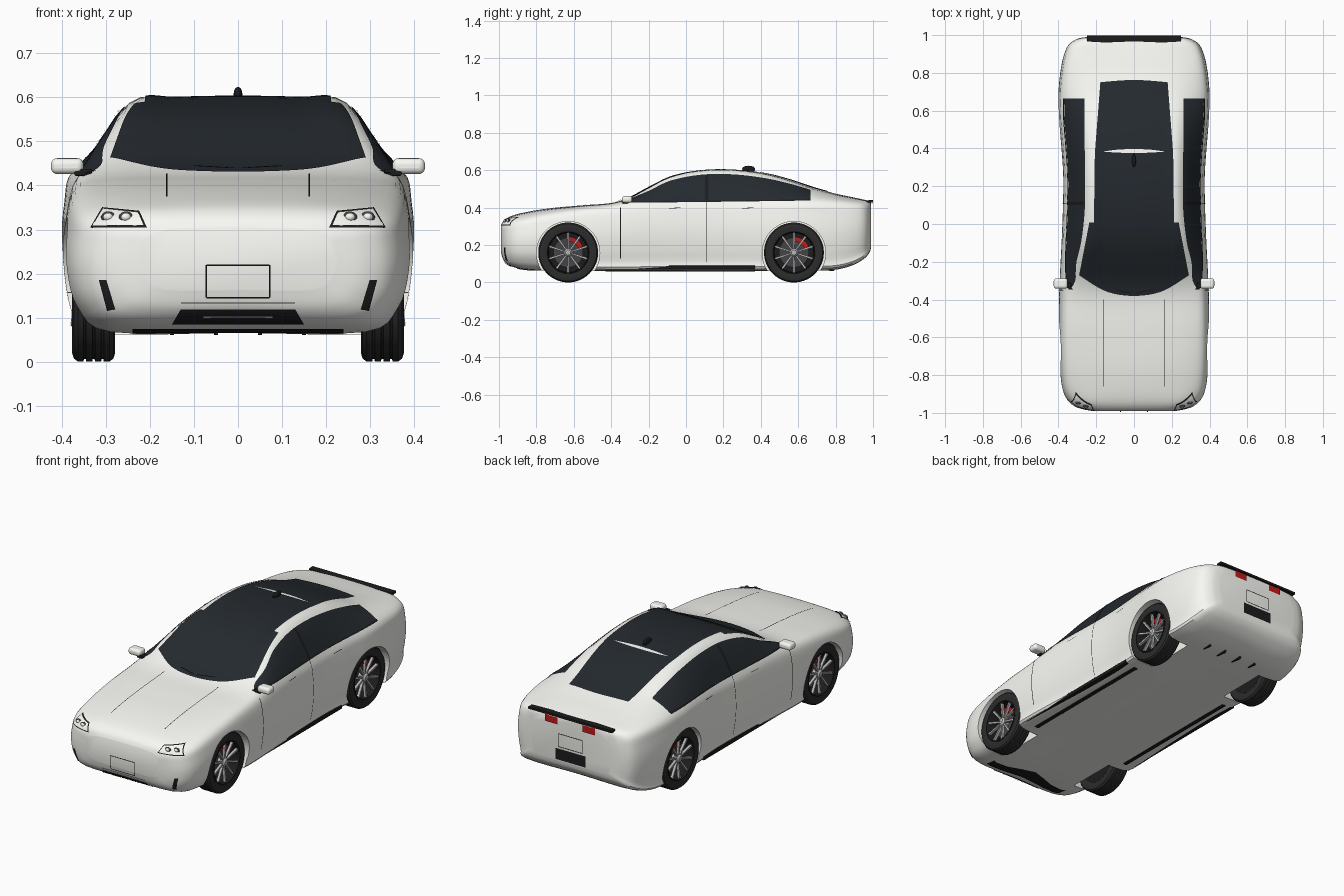
import bpy, bmesh, math
from mathutils import Vector
from mathutils.bvhtree import BVHTree

if "Cube" in bpy.data.objects:
    bpy.data.objects.remove(bpy.data.objects["Cube"])


def material(name, r, g, b):
    m = bpy.data.materials.new(name)
    m.diffuse_color = (r, g, b, 1)
    m.use_nodes = True
    m.node_tree.nodes["Principled BSDF"].inputs["Base Color"].default_value = m.diffuse_color
    return m


WHITE = material("white_paint", .95, .95, .91)
GLASS = material("dark_glass", .018, .023, .028)
BLACK = material("black_trim", .012, .012, .013)
RUBBER = material("rubber", .025, .025, .025)
STEEL = material("steel", .5, .5, .51)
DARK = material("dark_metal", .06, .06, .065)
RED = material("red", .55, .01, .01)


def mesh(name, verts, faces, mat, facing=None):
    bm = bmesh.new()
    vs = [bm.verts.new(v) for v in verts]
    for f in faces:
        bm.faces.new([vs[i] for i in f])
    bmesh.ops.recalc_face_normals(bm, faces=bm.faces)
    if facing and sum(f.normal.dot(facing) for f in bm.faces) < 0:
        bmesh.ops.reverse_faces(bm, faces=bm.faces)
    me = bpy.data.meshes.new(name)
    bm.to_mesh(me)
    bm.free()
    me.materials.append(mat)
    ob = bpy.data.objects.new(name, me)
    bpy.context.collection.objects.link(ob)
    return ob


def spline(pts, t, closed=False):
    # Catmull-Rom through the points, t in 0..1
    n = len(pts)
    segs = n if closed else n - 1
    k = min(int(t * segs), segs - 1)
    u = t * segs - k
    get = (lambda i: pts[i % n]) if closed else (lambda i: pts[max(0, min(n - 1, i))])
    return [.5 * (2 * b + (c - a) * u + (2 * a - 5 * b + 4 * c - d) * u * u
                  + (3 * b - a - 3 * c + d) * u ** 3)
            for a, b, c, d in zip(get(k - 1), get(k), get(k + 1), get(k + 2))]


def quads(rows, cols, wrap_c=False, wrap_r=False):
    return [(r * cols + c, r * cols + (c + 1) % cols,
             (r + 1) % rows * cols + (c + 1) % cols, (r + 1) % rows * cols + c)
            for r in range(rows if wrap_r else rows - 1)
            for c in range(cols if wrap_c else cols - 1)]


# Body: stations of y, half width, floor z, belt z, roof edge x, roof edge z, top z
STATIONS = [
    (-.99, .22, .165, .285, .15, .30, .305), (-.975, .29, .122, .30, .21, .322, .33),
    (-.94, .345, .092, .315, .25, .343, .353), (-.87, .378, .074, .335, .275, .36, .373),
    (-.74, .392, .066, .36, .29, .383, .395), (-.56, .397, .065, .385, .30, .405, .412),
    (-.40, .396, .065, .40, .305, .42, .425), (-.30, .393, .065, .415, .30, .447, .455),
    (-.20, .388, .065, .425, .285, .497, .508), (-.08, .382, .065, .43, .262, .555, .563),
    (.08, .376, .065, .43, .25, .583, .596), (.25, .374, .065, .432, .247, .586, .60),
    (.42, .385, .065, .435, .248, .566, .583), (.56, .398, .066, .435, .25, .53, .548),
    (.68, .40, .067, .435, .255, .49, .508), (.80, .39, .072, .428, .26, .462, .475),
    (.89, .372, .095, .42, .26, .445, .456), (.95, .345, .128, .41, .255, .435, .443),
    (.98, .30, .16, .395, .24, .425, .435), (.99, .25, .19, .37, .21, .41, .43)]
ROWS, COLS = 115, 64
verts = []
for r in range(ROWS):
    y, w, zb, zs, xr, zr, zt = spline(STATIONS, r / (ROWS - 1))
    h = zs - zb
    nose = max(0, min(1, (-.45 - y) / .35))  # softer lower corners at the front
    half = [((.86 - .13 * nose) * w, zb), ((.955 - .02 * nose) * w, zb + (.15 + .04 * nose) * h),
            (w, zb + .5 * h), (.985 * w, zb + .8 * h),
            (.93 * w, zs), (xr, zr), (.55 * xr, zr + .8 * (zt - zr))]
    ring = [(0, zb)] + half + [(0, zt)] + [(-x, z) for x, z in reversed(half)]
    for c in range(COLS):
        x, z = spline(ring, c / COLS, True)
        verts.append((x, y, z))
faces = quads(ROWS, COLS, True)
faces += [tuple(range(COLS)), tuple(range((ROWS - 1) * COLS, ROWS * COLS))]
body = mesh("body_shell", verts, faces, WHITE)
surface = BVHTree.FromPolygons([Vector(v) for v in verts], faces)


def project(view, a, b, s=1, off=.003):
    o, d = {"side": ((s * 2, a, b), (-s, 0, 0)), "top": ((s * a, b, 2), (0, 0, -1)),
            "front": ((s * a, -3, b), (0, 1, 0)), "back": ((s * a, 3, b), (0, -1, 0))}[view]
    o, d = Vector(o), Vector(d)
    p, n, _, _ = surface.ray_cast(o, d)
    if p is None:
        p, n, _, _ = surface.find_nearest(o + d * (2.1 if view in ("front", "back") else 1.6))
    if n.dot(d) > 0:
        n = -n
    return p + n * off, -d


def patch(name, lo, hi, view, mat, s=1, off=.003, nu=36, nv=12):
    # Panel between two outlines, laid on the body surface
    vs = []
    for j in range(nv + 1):
        for i in range(nu + 1):
            p, q = spline(lo, i / nu), spline(hi, i / nu)
            t = j / nv
            pt, out = project(view, p[0] + (q[0] - p[0]) * t, p[1] + (q[1] - p[1]) * t, s, off)
            vs.append(pt)
    return mesh(name, vs, quads(nv + 1, nu + 1), mat, out)


def strip(name, a, b, view, mat=BLACK, s=1, w=.004, off=.003):
    d = (Vector(b) - Vector(a)).normalized() * w / 2
    n = (-d.y, d.x)
    patch(name, [(p[0] - n[0], p[1] - n[1]) for p in (a, b)],
          [(p[0] + n[0], p[1] + n[1]) for p in (a, b)], view, mat, s, off, 24, 1)


def lathe(name, prof, centre, mat, s=1, n=48):
    # Closed (radius, x) profile spun round the x axis
    vs = [(centre[0] + s * x, centre[1] + r * math.cos(2 * math.pi * k / n),
           centre[2] + r * math.sin(2 * math.pi * k / n)) for k in range(n) for r, x in prof]
    return mesh(name, vs, quads(n, len(prof), True, True), mat)


def disc_profile(r, x0, x1):
    return [(.001, x0), (r, x0), (r, x1), (.001, x1)]


def box(name, c, size, mat, bevel):
    vs = [(c[0] + i * size[0] / 2, c[1] + j * size[1] / 2, c[2] + k * size[2] / 2)
          for i in (-1, 1) for j in (-1, 1) for k in (-1, 1)]
    ob = mesh(name, vs, [(0, 1, 3, 2), (4, 5, 7, 6), (0, 1, 5, 4), (2, 3, 7, 6),
                         (0, 2, 6, 4), (1, 3, 7, 5)], mat)
    m = ob.modifiers.new("round", "BEVEL")
    m.width, m.segments = bevel, 4


def ball(name, c, size, mat):
    bpy.ops.mesh.primitive_uv_sphere_add(segments=24, ring_count=12, radius=1, location=c)
    ob = bpy.context.object
    ob.name, ob.scale = name, size
    ob.data.materials.append(mat)


# Wheel arches and wheels
WHEEL_R = .16
for s, side in ((1, "right"), (-1, "left")):
    for y, end in ((-.63, "front"), (.577, "rear")):
        cutter = lathe("arch_cutter", disc_profile(.169, -.09, .2), (s * .33, y, .157), BLACK, s, 64)
        cutter.hide_render = True
        m = body.modifiers.new("arch", "BOOLEAN")
        m.operation, m.object, m.solver = "DIFFERENCE", cutter, "EXACT"
        bpy.context.view_layer.objects.active = body
        bpy.ops.object.modifier_apply(modifier=m.name)
        bpy.data.objects.remove(cutter)

        tag, c = f"{end}_{side}_", (s * .328, y, WHEEL_R)
        tread = [(.114, -.044), (.14, -.049), (.153, -.045), (WHEEL_R, -.036)]
        for gx in (-.02, 0, .02):
            tread += [(WHEEL_R, gx - .003), (.154, gx - .002), (.154, gx + .002), (WHEEL_R, gx + .003)]
        tread += [(WHEEL_R, .036), (.153, .045), (.14, .049), (.114, .044)]
        lathe(tag + "tyre", tread, c, RUBBER, s, 64)
        lathe(tag + "rim", [(.116, -.045), (.116, .046), (.11, .048), (.106, .042), (.104, -.03),
                            (.001, -.03), (.001, -.045)], c, BLACK, s)
        lathe(tag + "brake_disc", disc_profile(.08, -.008, .004), c, DARK, s)
        lathe(tag + "hub", [(.001, 0), (.022, 0), (.022, .036), (.014, .044), (.001, .044)], c, STEEL, s, 20)
        vs, fs = [], []
        for k in range(10):
            a = 2 * math.pi * k / 10 + math.pi / 2
            for r, w, x in ((.016, .004, .034), (.108, .0055, .042)):
                for dw, dx in ((-w, 0), (w, 0), (w, -.014), (-w, -.014)):
                    vs.append((c[0] + s * (x + dx), y + r * math.cos(a) - dw * math.sin(a),
                               c[2] + r * math.sin(a) + dw * math.cos(a)))
            fs += [tuple(8 * k + i for i in f) for f in quads(2, 4, True) + [(0, 1, 2, 3), (4, 5, 6, 7)]]
        mesh(tag + "spokes", vs, fs, STEEL)
        vs = []
        for k in range(9):
            a = math.radians(22 + 9 * k)
            vs += [(c[0] + s * x, y + r * math.cos(a), c[2] + r * math.sin(a))
                   for r, x in ((.06, -.015), (.085, -.015), (.085, .02), (.06, .02))]
        mesh(tag + "caliper", vs, quads(9, 4, True) + [(0, 1, 2, 3), (32, 33, 34, 35)], RED)

# Glass over the top
patch("windscreen", [(-.29, -.27), (-.15, -.355), (0, -.38), (.15, -.355), (.29, -.27)],
      [(-.235, .01), (0, -.012), (.235, .01)], "top", GLASS)
patch("roof_glass", [(-.212, .0), (0, -.015), (.212, .0)], [(-.207, .385), (0, .375), (.207, .385)], "top", GLASS)
patch("rear_window", [(-.207, .375), (-.1, .392), (0, .396), (.1, .392), (.207, .375)],
      [(-.178, .75), (0, .762), (.178, .75)], "top", GLASS)

# Parts repeated on both sides
for s, side in ((1, "right_"), (-1, "left_")):
    patch(side + "side_window", [(-.345, .424), (0, .432), (.35, .437), (.665, .44)],
          [(-.33, .432), (-.2, .487), (-.08, .543), (.08, .574), (.25, .576), (.42, .556), (.56, .524), (.665, .492)],
          "side", GLASS, s, nu=48)
    strip(side + "window_trim", (-.345, .426), (.665, .438), "side", BLACK, s, .006, .005)
    strip(side + "pillar_trim", (.11, .435), (.11, .57), "side", BLACK, s, .018, .006)
    strip(side + "front_door_gap", (-.35, .13), (-.35, .40), "side", BLACK, s)
    strip(side + "middle_door_gap", (.11, .11), (.11, .43), "side", BLACK, s, .003)
    for y in (-.06, .33):
        strip(side + "door_handle", (y - .03, .396), (y + .03, .398), "side", BLACK, s, .003)
    strip(side + "bonnet_gap", (.162, -.86), (.162, -.40), "top", BLACK, s, .003)
    box(side + "sill_skirt", (s * .352, -.03, .080), (.030, .80, .020), BLACK, .003)
    box(side + "floor_strip", (s * .298, -.03, .063), (.022, .80, .008), BLACK, .002)
    box(side + "mirror_housing", (s * .388, -.315, .444), (.074, .055, .036), WHITE, .014)
    box(side + "mirror_stalk", (s * .352, -.325, .43), (.04, .03, .016), BLACK, .004)
    patch(side + "headlight_rim", [(.207, .304), (.334, .303)], [(.224, .34), (.308, .348)], "front", BLACK, s)
    patch(side + "headlight", [(.214, .308), (.328, .307)], [(.227, .336), (.306, .344)], "front", WHITE, s, .005)
    for x in (.254, .294):
        p, _ = project("front", x, .326, s)
        ball(side + "headlight_lens_rim", p, (.016, .008, .013), DARK)
        ball(side + "headlight_lens", p, (.012, .012, .010), WHITE)
    patch(side + "bumper_slit", [(.278, .12), (.296, .116)], [(.298, .186), (.315, .186)], "front", BLACK, s)
    patch(side + "tail_light", [(.075, .388), (.15, .388)], [(.075, .424), (.15, .424)], "back", RED, s, .006)
    strip(side + "wiper", (.01, -.365), (.10, -.345), "top", BLACK, s, .006, .008)
    for x in (.05, .15):
        mesh(side + "diffuser_fin", [(s * x + d, y, z) for d in (-.005, .005)
             for y, z in ((.70, .07), (.79, .06), (.81, .09))],
             [(0, 1, 2), (3, 4, 5), (0, 1, 4, 3), (1, 2, 5, 4), (2, 0, 3, 5)], BLACK)

# Front and rear details
patch("front_grille", [(-.15, .087), (.15, .087)], [(-.13, .12), (.13, .12)], "front", BLACK)
strip("grille_slat", (-.08, .105), (.08, .105), "front", STEEL, 1, .004, .006)
strip("bumper_line", (-.13, .134), (.13, .134), "front", DARK, 1, .003)
patch("front_splitter", [(-.24, .068), (.24, .068)], [(-.24, .077), (.24, .077)], "front", BLACK)
for view, z0, z1 in (("front", .146, .219), ("back", .268, .338)):
    for a, b in (((-.072, z0), (.072, z0)), ((-.072, z1), (.072, z1)),
                 ((-.072, z0), (-.072, z1)), ((.072, z0), (.072, z1))):
        strip(view + "_plate_frame", a, b, view, BLACK, 1, .004, .004)
patch("rear_recess", [(-.09, .196), (.09, .196)], [(-.09, .256), (.09, .256)], "back", BLACK)
sp = [spline([(-.25, .966), (0, .956), (.25, .966)], i / 20) for i in range(21)]
mesh("rear_spoiler", [v for x, y in sp for v in
     ((x, y, .425), (x, y, .439), (x, .999, .440), (x, .999, .428))],
     quads(21, 4, True) + [(0, 1, 2, 3), (80, 81, 82, 83)], BLACK)
ball("roof_aerial", (0, .335, .606), (.010, .035, .018), BLACK)

# Smooth shading with crisp edges
bpy.ops.object.select_all(action="SELECT")
bpy.context.view_layer.objects.active = body
bpy.ops.object.shade_smooth_by_angle(angle=math.radians(35))
